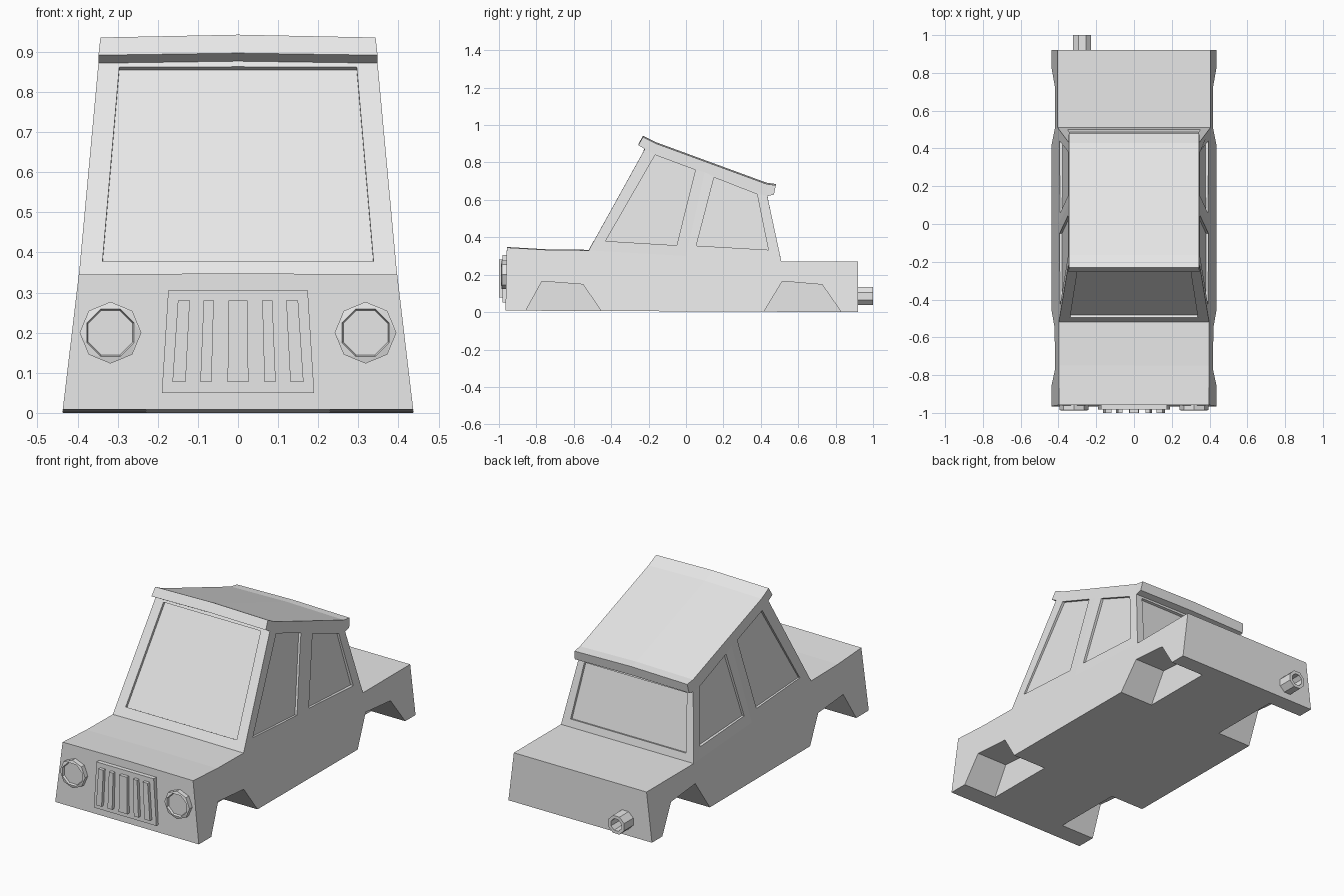
import bpy, bmesh, math
from mathutils import Vector

if "Cube" in bpy.data.objects:
    bpy.data.objects.remove(bpy.data.objects["Cube"], do_unlink=True)

# Single paint colour
grey = bpy.data.materials.new("plain_grey")
grey.use_nodes = True
grey.diffuse_color = (0.8, 0.8, 0.8, 1)
grey.node_tree.nodes["Principled BSDF"].inputs["Base Color"].default_value = (0.8, 0.8, 0.8, 1)


def make(name, bm):
    bmesh.ops.recalc_face_normals(bm, faces=bm.faces)
    mesh = bpy.data.meshes.new(name)
    bm.to_mesh(mesh)
    bm.free()
    mesh.materials.append(grey)
    obj = bpy.data.objects.new(name, mesh)
    bpy.context.collection.objects.link(obj)
    return obj


def loft(bm, rings):
    """Skin matching point rings and cap both ends."""
    rows = [[bm.verts.new(p) for p in ring] for ring in rings]
    n = len(rows[0])
    for a, b in zip(rows, rows[1:]):
        for i in range(n):
            bm.faces.new((a[i], a[(i + 1) % n], b[(i + 1) % n], b[i]))
    bm.faces.new(rows[0])
    bm.faces.new(rows[-1])


def prism(bm, points, low, high):
    loft(bm, [[Vector(p) + Vector(v) for p in points] for v in (low, high)])


def turned(name, x, z, rings):
    """Eight-sided part along y; each ring is radius, y, twist in degrees."""
    bm = bmesh.new()
    loft(bm, [[(x + r * math.cos(math.radians(t + 45 * i)), y,
                z + r * math.sin(math.radians(t + 45 * i))) for i in range(8)]
              for r, y, t in rings])
    return make(name, bm)


# Body shell: outline points as y, z, half width, centre crown
outline = [
    (-.965, .008, .437, 0), (-.958, .345, .397, .003), (-.75, .333, .398, .003),
    (-.52, .33, .398, .003), (-.22, .872, .348, .005), (-.255, .892, .348, .005),
    (-.23, .936, .343, .007), (-.165, .903, .344, .007), (.43, .685, .344, .007),
    (.48, .678, .343, .007), (.47, .628, .348, .005), (.435, .62, .348, .003),
    (.51, .27, .404, 0), (.92, .27, .404, 0), (.92, 0, .437, 0),
]
pillar = [(0, .3, .401), (.1, .748, .348)]
panels = [(0, 1, 2, 3, 15, 12, 13, 14), (3, 4, 16, 15), (15, 16, 11, 12),
          (4, 5, 6, 7), (4, 7, 8, 11, 16), (8, 9, 10, 11)]

bm = bmesh.new()
middle = [bm.verts.new((0, y, z + c)) for y, z, x, c in outline]
for side in (1, -1):
    edge = [bm.verts.new((side * p[2], p[0], p[1])) for p in outline + pillar]
    for panel in panels:
        bm.faces.new([edge[i] for i in panel])
    for i in range(len(outline)):
        j = (i + 1) % len(outline)
        bm.faces.new((edge[i], edge[j], middle[j], middle[i]))
body = make("car_body", bm)


# Side surface of the cabin at a given y and z
def cabin_x(y, z):
    belt = .30 - .058 * y
    roof = .786 - .386 * y
    return .401 - .053 * (z - belt) / (roof - belt)


# Cutters for recessed windows and wheel arches
cut = bmesh.new()
side_windows = [
    [(-.43, .38), (-.165, .84), (.05, .76), (-.05, .357)],
    [(.055, .355), (.15, .72), (.38, .63), (.44, .333)],
]
arches = [
    [(-.872, -.02), (-.77, .165), (-.55, .148), (-.437, -.02)],
    [(.403, -.02), (.515, .165), (.728, .147), (.844, -.02)],
]
for side in (1, -1):
    for window in side_windows:
        prism(cut, [(side * cabin_x(y, z), y, z) for y, z in window],
              (-side * .014, 0, 0), (side * .06, 0, 0))
    for arch in arches:
        prism(cut, [(side * .4, y, z) for y, z in arch],
              (-side * .17, 0, 0), (side * .2, 0, 0))


def end_window(base, top, low_z, high_z, low_x, high_x):
    """Recess in a sloping screen between two y, z points."""
    def at(x, z):
        t = (z - base[1]) / (top[1] - base[1])
        return (x, base[0] + t * (top[0] - base[0]), z)
    run, rise = top[0] - base[0], top[1] - base[1]
    normal = Vector((0, -rise, run)).normalized()
    if normal.z < 0:
        normal = -normal
    prism(cut, [at(-low_x, low_z), at(low_x, low_z), at(high_x, high_z), at(-high_x, high_z)],
          normal * -.014, normal * .03)


end_window((-.52, .33), (-.22, .872), .377, .862, .338, .296)
end_window((.51, .27), (.435, .62), .31, .607, .352, .312)

cutter = make("opening_cutter", cut)
cutter.hide_render = True
openings = body.modifiers.new("openings", "BOOLEAN")
openings.operation = "DIFFERENCE"
openings.solver = "EXACT"
openings.object = cutter
bpy.context.view_layer.objects.active = body
bpy.ops.object.modifier_apply(modifier=openings.name)
bpy.data.objects.remove(cutter, do_unlink=True)

# Headlights: rim with a shallow dished lens
for side, name in ((1, "left_headlight"), (-1, "right_headlight")):
    turned(name, side * .318, .2,
           [(.077, -.95, 0), (.077, -.985, 0), (.064, -.988, 22.5), (.06, -.976, 22.5)])

# Grille plate and upright bars
bm = bmesh.new()
prism(bm, [(-.19, 0, .05), (.19, 0, .05), (.174, 0, .305), (-.174, 0, .305)],
      (0, -.982, 0), (0, -.95, 0))
make("grille_plate", bm)

bm = bmesh.new()
for low, high, width in ((-.147, -.135, .033), (-.08, -.073, .028), (0, 0, .052),
                         (.08, .073, .028), (.147, .135, .033)):
    h = width / 2
    prism(bm, [(low - h, 0, .077), (low + h, 0, .077), (high + h * .9, 0, .28), (high - h * .9, 0, .28)],
          (0, -1, 0), (0, -.975, 0))
make("grille_bars", bm)

# Hollow exhaust pipe
turned("exhaust_pipe", -.275, .085,
       [(.052, .9, 22.5), (.052, 1, 22.5), (.034, 1, 22.5), (.034, .93, 22.5)])
